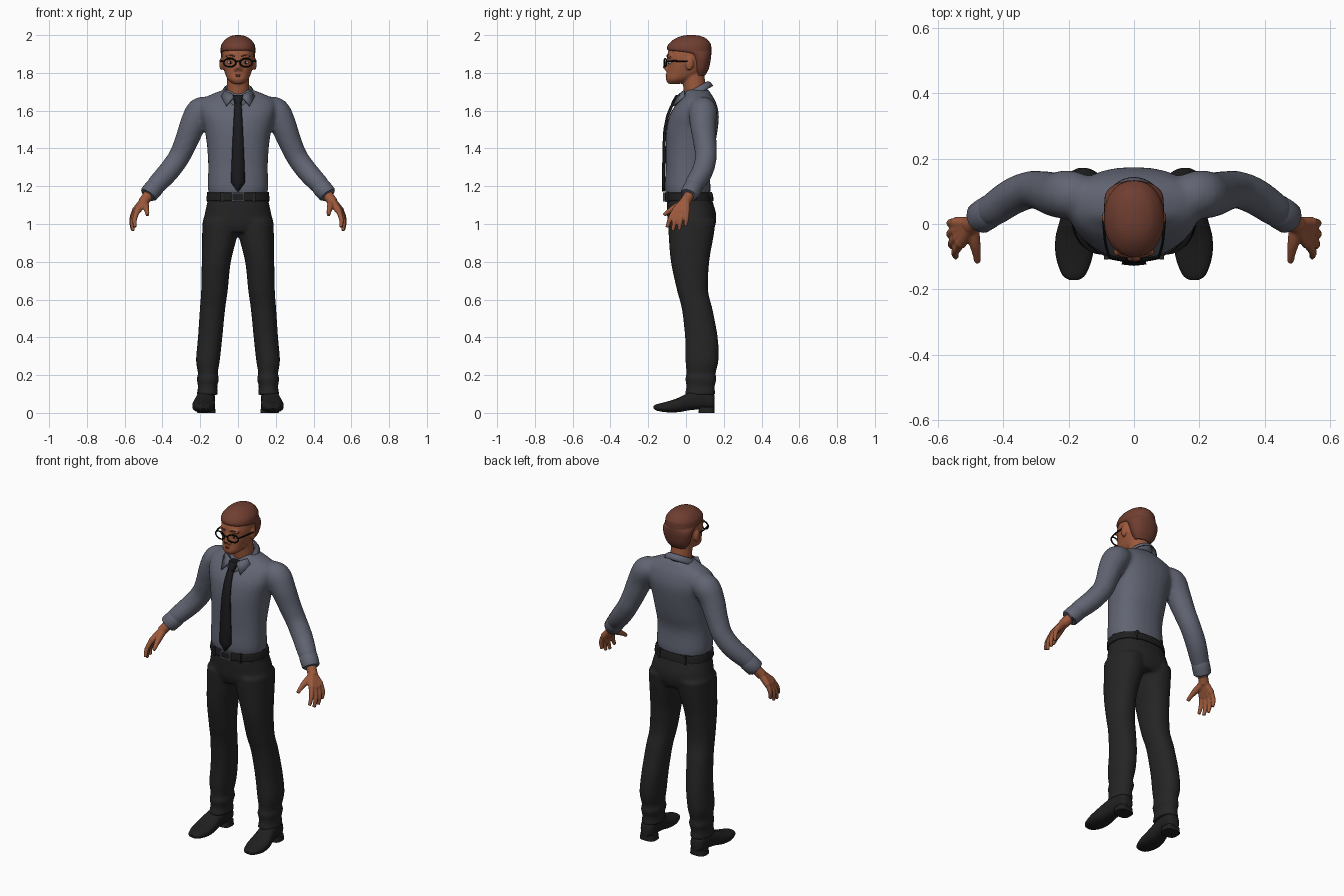
import bpy, bmesh, math
from mathutils import Vector, Matrix

if "Cube" in bpy.data.objects:
    bpy.data.objects.remove(bpy.data.objects["Cube"], do_unlink=True)


def material(name, r, g, b):
    m = bpy.data.materials.new(name)
    m.use_nodes = True
    m.diffuse_color = (r, g, b, 1)
    m.node_tree.nodes["Principled BSDF"].inputs["Base Color"].default_value = (r, g, b, 1)
    return m


SKIN = material("skin brown", .33, .10, .045)
HAIR = material("hair brown", .16, .048, .03)
SHIRT = material("shirt grey blue", .12, .13, .17)
CLOTH = material("trouser charcoal", .018, .018, .018)
TIE = material("tie black", .011, .011, .013)
LEATHER = material("leather black", .014, .014, .014)
FRAME = material("frame black", .004, .004, .004)
METAL = material("buckle grey", .09, .095, .12)
WHITE = material("eye white", .6, .56, .52)
LIP = material("lip brown", .2, .05, .03)
sharp_parts = []


def spline(keys, steps=5):
    """Catmull-Rom through tuples of any length."""
    out = []
    for i in range(len(keys) - 1):
        a, b, c, d = (keys[max(0, min(len(keys) - 1, i + k))] for k in (-1, 0, 1, 2))
        for s in range(steps):
            t = s / steps
            out.append(tuple(q + .5 * t * (r - p + t * (2 * p - 5 * q + 4 * r - w + t * (3 * (q - r) + w - p)))
                             for p, q, r, w in zip(a, b, c, d)))
    return out + [tuple(keys[-1])]


def loft(bm, rings, n=28, power=2.0, caps=True):
    """Bridge rings given as (centre, u axis, v axis)."""
    loops = []
    for c, u, v in rings:
        loop = []
        for i in range(n):
            a = math.tau * i / n
            ca, sa = math.cos(a), math.sin(a)
            loop.append(bm.verts.new(c + u * math.copysign(abs(ca) ** (2 / power), ca)
                                     + v * math.copysign(abs(sa) ** (2 / power), sa)))
        loops.append(loop)
    for p, q in zip(loops, loops[1:]):
        for i in range(n):
            bm.faces.new((p[i], p[(i + 1) % n], q[(i + 1) % n], q[i]))
    if caps:
        bm.faces.new(loops[0])
        bm.faces.new(loops[-1])


def levels(bm, keys, cx=None, **kw):
    """Horizontal slices: (z, left x, right x, front y, back y)."""
    loft(bm, [(Vector(((a + b) / 2, (f + k) / 2, z)), Vector(((b - a) / 2, 0, 0)),
               Vector((0, (k - f) / 2, 0))) for z, a, b, f, k in spline(keys)], **kw)


def body(bm, keys, **kw):
    """Slices centred on x = 0: (z, half width, front y, back y)."""
    levels(bm, [(z, -r, r, f, k) for z, r, f, k in keys], **kw)


def tube(bm, keys, n=16, side=1, steps=5):
    """Round limb through (x, y, z, radius)."""
    pts = spline([(side * x, y, z, r) for x, y, z, r in keys], steps)
    rings = []
    for i, p in enumerate(pts):
        t = Vector(pts[min(i + 1, len(pts) - 1)][:3]) - Vector(pts[max(i - 1, 0)][:3])
        t.normalize()
        u = t.cross(Vector((0, 1, 0))).normalized()
        rings.append((Vector(p[:3]), u * p[3], t.cross(u) * p[3]))
    loft(bm, rings, n)


def ball(bm, centre, size):
    bmesh.ops.create_uvsphere(bm, u_segments=20, v_segments=12, radius=1,
                              matrix=Matrix.Translation(centre) @ Matrix.Diagonal((*size, 1)))


def box(bm, centre, size):
    bmesh.ops.create_cube(bm, size=1, matrix=Matrix.Translation(centre) @ Matrix.Diagonal((*size, 1)))


def finish(name, bm, mat, voxel=0, mirror=False, thick=0, smooth=4):
    bmesh.ops.recalc_face_normals(bm, faces=bm.faces[:])
    me = bpy.data.meshes.new(name)
    bm.to_mesh(me)
    bm.free()
    me.materials.append(mat)
    ob = bpy.data.objects.new(name, me)
    bpy.context.scene.collection.objects.link(ob)
    if mirror:
        ob.modifiers.new("mirror", "MIRROR")
    if thick:
        m = ob.modifiers.new("thickness", "SOLIDIFY")
        m.thickness, m.offset = thick, 0
    if voxel:
        m = ob.modifiers.new("blend", "REMESH")
        m.mode, m.voxel_size, m.use_smooth_shade = "VOXEL", voxel, True
        m = ob.modifiers.new("soften", "SMOOTH")
        m.factor, m.iterations = .5, smooth
    else:
        sharp_parts.append(ob)
    return ob


# Shirt: torso and sleeves blended together
bm = bmesh.new()
body(bm, [(1.14, .15, -.1, .125), (1.19, .16, -.112, .13), (1.3, .158, -.108, .126),
          (1.4, .163, -.108, .15), (1.5, .177, -.104, .168), (1.58, .198, -.085, .174),
          (1.64, .2, -.047, .16), (1.675, .165, -.015, .142), (1.71, .08, 0, .12)], power=2.3)
for s in (1, -1):
    tube(bm, [(.15, .085, 1.61, .065), (.2, .09, 1.595, .075), (.237, .09, 1.53, .07),
              (.277, .1, 1.43, .062), (.315, .105, 1.35, .058), (.37, .085, 1.275, .057),
              (.43, .045, 1.21, .052), (.455, .032, 1.18, .044)], side=s)
finish("shirt", bm, SHIRT, voxel=.01, smooth=8)

# Cuffs
bm = bmesh.new()
tube(bm, [(.432, .044, 1.205, .044), (.438, .041, 1.198, .05), (.472, .018, 1.158, .049),
          (.475, .016, 1.154, .04)], steps=2, n=24)
finish("cuffs", bm, SHIRT, mirror=True)

# Collar: a tilted folded band with two points in front
bm = bmesh.new()
loft(bm, [(Vector((0, .042, z)), Vector((r, 0, 0)), Vector((0, r * 1.08, r * .6)))
          for z, r in ((1.67, .063), (1.708, .064), (1.713, .068), (1.7, .08), (1.675, .092))],
     n=36, caps=False)
finish("collar", bm, SHIRT, thick=.006)
bm = bmesh.new()
bm.faces.new([bm.verts.new(p) for p in ((.014, -.042, 1.68), (.07, -.01, 1.705),
                                        (.088, -.008, 1.675), (.062, -.066, 1.625))])
finish("collar_points", bm, SHIRT, mirror=True, thick=.01)

# Tie: blade and knot
bm = bmesh.new()
rows = [[bm.verts.new((s * w, y + .004 * abs(s), z)) for s in (-1, 0, 1)]
        for z, w, y in ((1.65, .016, -.062), (1.62, .018, -.08), (1.57, .021, -.1), (1.5, .025, -.114),
                        (1.4, .03, -.119), (1.3, .034, -.12), (1.22, .037, -.122), (1.172, .002, -.121))]
for p, q in zip(rows, rows[1:]):
    for i in (0, 1):
        bm.faces.new((p[i], p[i + 1], q[i + 1], q[i]))
finish("tie_blade", bm, TIE, thick=.012)
bm = bmesh.new()
body(bm, [(1.635, .016, -.08, -.04), (1.66, .024, -.068, -.02), (1.682, .028, -.055, -.01)], n=12, power=3)
finish("tie_knot", bm, TIE)

# Trousers: hips and two legs blended together
bm = bmesh.new()
body(bm, [(1.15, .155, -.1, .13), (1.1, .166, -.102, .147), (1.05, .177, -.1, .16),
          (1.0, .184, -.096, .157), (.955, .15, -.08, .14)], power=2.3)
for s in (1, -1):
    levels(bm, [(z, s * a, s * b, f, k) for z, a, b, f, k in (
        (1.02, .002, .187, -.095, .157), (.94, .004, .19, -.092, .147), (.8, .038, .192, -.08, .123),
        (.65, .054, .195, -.048, .117), (.55, .068, .202, -.022, .14), (.4, .083, .212, -.005, .168),
        (.28, .096, .222, -.003, .172), (.21, .107, .212, .002, .157), (.18, .1, .218, -.004, .162),
        (.14, .11, .212, .002, .152), (.095, .105, .219, -.008, .156))], power=2.2)
finish("trousers", bm, CLOTH, voxel=.009, smooth=5)

# Belt, its loops and the buckle frame
bm = bmesh.new()
body(bm, [(1.122, .158, -.104, .138), (1.125, .167, -.112, .146), (1.162, .163, -.112, .14),
          (1.165, .154, -.104, .132)], power=2.3, n=40)
finish("belt", bm, LEATHER)
bm = bmesh.new()
for x, y in ((.085, -.098), (.085, .128), (.157, .02)):
    box(bm, (x, y, 1.143), (.014, .02, .052))
finish("belt_loops", bm, CLOTH, mirror=True)
bm = bmesh.new()
for x in (-.03, .03):
    box(bm, (x, -.115, 1.143), (.008, .012, .048))
for z in (1.123, 1.163):
    box(bm, (0, -.115, z), (.068, .012, .008))
finish("belt_buckle", bm, METAL)

# Shoes with separate heels
bm = bmesh.new()
loft(bm, [(Vector((x, y, (lo + hi) / 2)), Vector((w, 0, 0)), Vector((0, 0, (hi - lo) / 2)))
          for y, x, w, lo, hi in spline([
              (-.172, .184, .012, .024, .036), (-.155, .184, .036, .012, .046), (-.1, .183, .056, .003, .06),
              (-.04, .181, .059, .004, .08), (.02, .175, .05, .014, .11), (.09, .168, .046, .02, .13),
              (.135, .166, .04, .02, .11), (.152, .166, .022, .025, .09)])], power=2.5)
finish("shoes", bm, LEATHER, mirror=True)
bm = bmesh.new()
levels(bm, [(0, .118, .216, .066, .152), (.032, .122, .212, .07, .15)], power=3)
finish("shoe_heels", bm, LEATHER, mirror=True)

# Hands: wrist, palm strands, fingers and thumb blended together
bm = bmesh.new()
tube(bm, [(.455, .032, 1.18, .028), (.478, .014, 1.148, .028), (.502, -.005, 1.115, .028)])
for knuckle, bend, tip in (((.533, -.062, 1.068), (.547, -.085, 1.025), (.545, -.1, .982)),
                           ((.543, -.044, 1.06), (.558, -.06, 1.01), (.555, -.07, .964)),
                           ((.548, -.02, 1.06), (.563, -.03, 1.013), (.558, -.036, .968)),
                           ((.548, .004, 1.068), (.562, .003, 1.03), (.56, -.002, .99))):
    tube(bm, [(.492, .0, 1.13, .022), (*knuckle, .018)])
    tube(bm, [(*knuckle, .0145), (*bend, .0125), (*tip, .0095)])
tube(bm, [(.495, -.005, 1.115, .02), (.488, -.055, 1.09, .018), (.482, -.09, 1.068, .013),
          (.479, -.117, 1.047, .01)])
finish("hands", bm, SKIN, voxel=.0045, mirror=True, smooth=3)

# Head: skull, neck, nose, chin, brow and ears blended together
bm = bmesh.new()
body(bm, [(1.742, .026, -.094, -.03), (1.765, .054, -.106, .03), (1.8, .07, -.103, .09),
          (1.85, .083, -.099, .11), (1.9, .086, -.098, .12), (1.95, .075, -.075, .11),
          (1.985, .04, -.03, .07)], power=2.2)
tube(bm, [(0, .055, 1.66, .06), (0, .045, 1.73, .06), (0, .035, 1.81, .058)])
tube(bm, [(0, -.09, 1.88, .009), (0, -.104, 1.85, .011), (0, -.112, 1.822, .014)])
for s in (1, -1):
    ball(bm, (s * .013, -.103, 1.819), (.01, .012, .009))
    ball(bm, (s * .036, -.086, 1.888), (.03, .015, .009))
    ball(bm, (s * .088, .018, 1.848), (.011, .022, .035))
finish("head", bm, SKIN, voxel=.006, smooth=3)

# Hair cap with a nape
bm = bmesh.new()
body(bm, [(1.785, .05, .05, .1), (1.82, .074, .038, .12), (1.87, .089, .025, .131), (1.9, .091, -.005, .134),
          (1.915, .092, -.085, .134), (1.93, .092, -.101, .134), (1.955, .085, -.09, .13),
          (1.983, .06, -.055, .105), (1.997, .03, -.015, .07), (2.0, .006, .02, .04)], power=2.15)
finish("hair", bm, HAIR)

# Eyes, eyebrows and lips
bm = bmesh.new()
ball(bm, (.04, -.083, 1.855), (.016, .012, .008))
finish("eyes", bm, WHITE, mirror=True)
bm = bmesh.new()
ball(bm, (.04, -.092, 1.855), (.007, .004, .007))
finish("pupils", bm, FRAME, mirror=True)
bm = bmesh.new()
tube(bm, [(.016, -.1, 1.887, .003), (.04, -.097, 1.894, .004), (.064, -.08, 1.888, .002)], n=8)
finish("eyebrows", bm, HAIR, mirror=True)
bm = bmesh.new()
for z in (1.782, 1.79):
    tube(bm, [(-.03, -.094, 1.789, .001), (0, -.103, z, .0045), (.03, -.094, 1.789, .001)], n=8)
finish("lips", bm, LIP)

# Glasses: rims, bridge and temples
bm = bmesh.new()
rim = [(.043 + .032 * math.cos(a), -.11 + .006 * math.cos(a), 1.854 + .022 * math.sin(a), .004)
       for a in (math.tau * i / 16 for i in range(17))]
tube(bm, rim, n=8, steps=3)
tube(bm, [(0, -.117, 1.862, .0035), (.013, -.116, 1.86, .0035)], n=8)
tube(bm, [(.074, -.105, 1.862, .004), (.087, -.06, 1.863, .004), (.094, .012, 1.862, .004)], n=8)
finish("glasses", bm, FRAME, mirror=True)

# Smooth shading that keeps hard edges
bpy.ops.object.select_all(action="DESELECT")
for ob in sharp_parts:
    ob.select_set(True)
bpy.context.view_layer.objects.active = sharp_parts[0]
bpy.ops.object.shade_smooth_by_angle(angle=math.radians(40))
